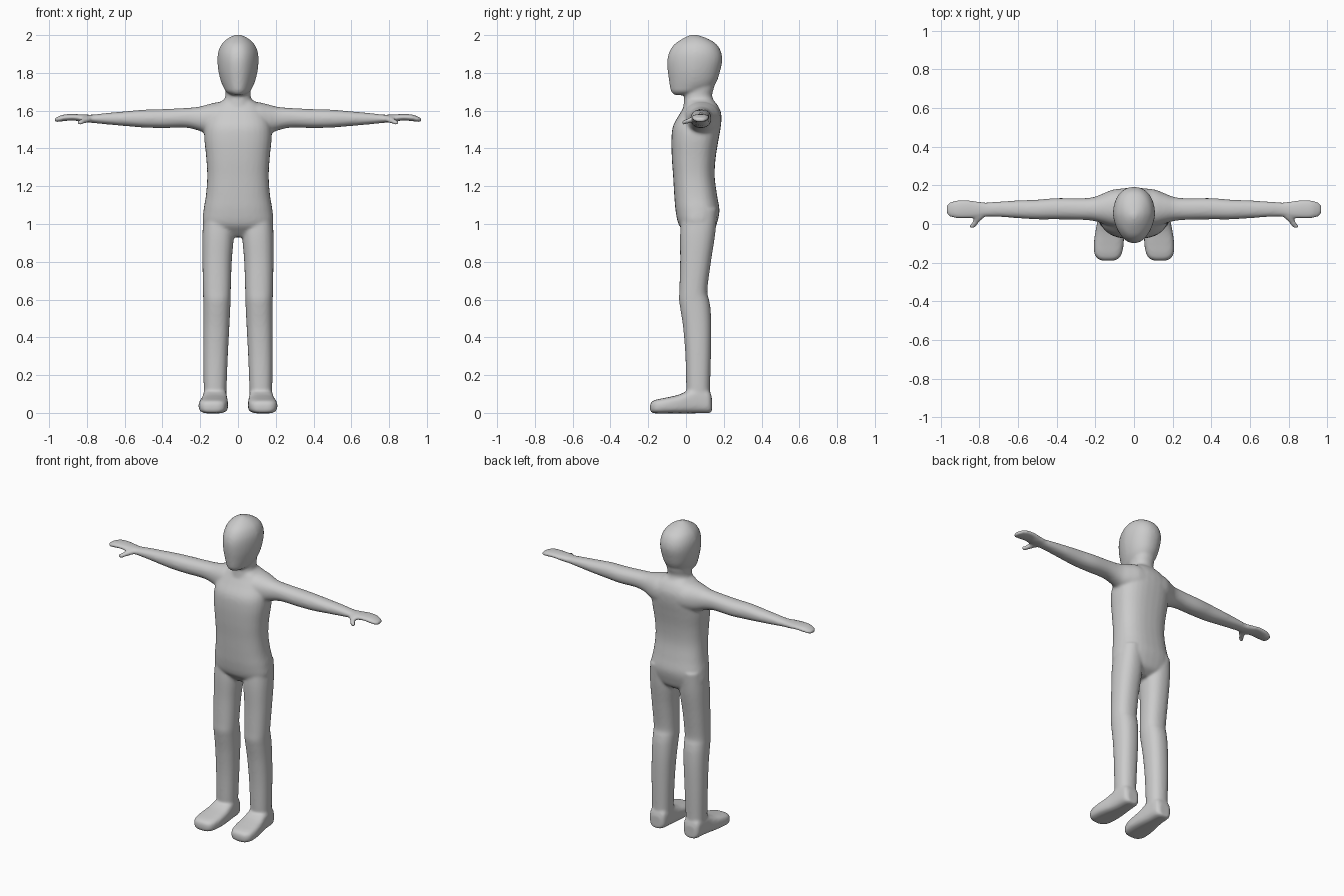
import bpy, bmesh, math

bm = bmesh.new()
SEG = 32


def spline(keys, steps=5):
    """Catmull-Rom through the key sections."""
    out = []
    for i in range(len(keys) - 1):
        p0, p1 = keys[max(i - 1, 0)], keys[i]
        p2, p3 = keys[i + 1], keys[min(i + 2, len(keys) - 1)]
        for s in range(steps):
            t = s / steps
            out.append([0.5 * (2 * b + (c - a) * t + (2 * a - 5 * b + 4 * c - d) * t * t
                               + (3 * b - a - 3 * c + d) * t ** 3)
                        for a, b, c, d in zip(p0, p1, p2, p3)])
    return out + [list(keys[-1])]


def loft(axis, keys, n=2.2, side=1, egg=0.0):
    """Sections (position, min_a, max_a, min_b, max_b) along an axis; a, b are the other axes in order."""
    rings = []
    for t, a0, a1, b0, b1 in spline(keys):
        ring = []
        for k in range(SEG):
            th = 2 * math.pi * k / SEG
            c, s = math.cos(th), math.sin(th)
            u = math.copysign(abs(c) ** (2 / n), c)
            v = math.copysign(abs(s) ** (2 / n), s)
            u *= 1 - egg * max(0, -v)
            a = (a0 + a1) / 2 + (a1 - a0) / 2 * u
            b = (b0 + b1) / 2 + (b1 - b0) / 2 * v
            x, y, z = {'x': (t, a, b), 'y': (a, t, b), 'z': (a, b, t)}[axis]
            ring.append(bm.verts.new((x * side, y, z)))
        rings.append(ring)
    for r, q in zip(rings, rings[1:]):
        for k in range(SEG):
            j = (k + 1) % SEG
            bm.faces.new((r[k], r[j], q[j], q[k]))
    bm.faces.new(rings[0][::-1])
    bm.faces.new(rings[-1])


def sym(rows):
    return [(z, -w, w, f, b) for z, w, f, b in rows]


# torso: height, half width, front, back
loft('z', sym([(0.93, 0.07, 0.02, 0.10), (0.96, 0.13, -0.01, 0.145), (1.0, 0.183, -0.04, 0.163),
               (1.07, 0.183, -0.055, 0.177), (1.15, 0.17, -0.062, 0.165), (1.25, 0.163, -0.068, 0.152),
               (1.35, 0.168, -0.075, 0.157), (1.45, 0.178, -0.077, 0.173), (1.52, 0.175, -0.068, 0.185),
               (1.58, 0.155, -0.035, 0.187), (1.625, 0.125, -0.01, 0.17), (1.655, 0.08, 0.0, 0.145),
               (1.67, 0.06, 0.01, 0.13)]), n=2.5)
# neck
loft('z', sym([(1.58, 0.085, -0.02, 0.17), (1.64, 0.075, -0.012, 0.153), (1.68, 0.067, -0.008, 0.138),
               (1.72, 0.068, -0.005, 0.148), (1.78, 0.07, 0.0, 0.16)]))
# head
loft('z', sym([(1.682, 0.03, -0.06, 0.03), (1.70, 0.062, -0.078, 0.09), (1.725, 0.078, -0.085, 0.14),
               (1.76, 0.092, -0.09, 0.165), (1.81, 0.104, -0.097, 0.181), (1.865, 0.109, -0.099, 0.192),
               (1.91, 0.105, -0.089, 0.186), (1.95, 0.088, -0.063, 0.163), (1.98, 0.058, -0.02, 0.118),
               (1.996, 0.028, 0.012, 0.075), (2.003, 0.008, 0.035, 0.05)]), egg=0.2)

for s in (1, -1):
    # leg
    loft('z', [(0.02, 0.066, 0.176, 0.01, 0.128), (0.12, 0.061, 0.181, 0.002, 0.127),
               (0.3, 0.054, 0.184, -0.003, 0.132), (0.45, 0.046, 0.184, -0.015, 0.134),
               (0.55, 0.041, 0.184, -0.03, 0.13), (0.6, 0.039, 0.184, -0.037, 0.122),
               (0.65, 0.038, 0.185, -0.035, 0.113), (0.8, 0.033, 0.188, -0.031, 0.132),
               (0.95, 0.022, 0.188, -0.031, 0.155), (1.08, 0.03, 0.178, -0.02, 0.165)], n=2.3, side=s)
    # foot
    loft('y', [(0.137, 0.09, 0.155, 0.004, 0.08), (0.12, 0.068, 0.176, -0.001, 0.12),
               (0.06, 0.06, 0.184, -0.002, 0.14), (0.01, 0.056, 0.19, -0.003, 0.118),
               (-0.04, 0.053, 0.2, -0.003, 0.096), (-0.1, 0.053, 0.208, -0.003, 0.082),
               (-0.15, 0.062, 0.206, -0.003, 0.072), (-0.178, 0.078, 0.19, 0.0, 0.062),
               (-0.19, 0.105, 0.165, 0.01, 0.046)], n=3.2, side=s)
    # arm and palm
    loft('x', [(0.02, -0.02, 0.185, 1.46, 1.645), (0.1, -0.015, 0.18, 1.465, 1.646),
               (0.16, 0.002, 0.158, 1.475, 1.633), (0.21, 0.016, 0.139, 1.495, 1.62),
               (0.28, 0.022, 0.133, 1.51, 1.614), (0.4, 0.024, 0.134, 1.508, 1.608),
               (0.5, 0.024, 0.126, 1.511, 1.605), (0.6, 0.03, 0.122, 1.519, 1.596),
               (0.7, 0.037, 0.116, 1.528, 1.587), (0.77, 0.038, 0.112, 1.535, 1.579),
               (0.82, 0.03, 0.119, 1.54, 1.58), (0.87, 0.03, 0.124, 1.548, 1.582),
               (0.92, 0.03, 0.122, 1.545, 1.58), (0.955, 0.038, 0.112, 1.54, 1.568),
               (0.97, 0.055, 0.095, 1.542, 1.56)], side=s)
    # thumb
    loft('y', [(0.07, 0.76, 0.83, 1.545, 1.575), (0.035, 0.775, 0.828, 1.538, 1.57),
               (0.01, 0.8, 0.838, 1.531, 1.559), (-0.01, 0.816, 0.852, 1.526, 1.551),
               (-0.022, 0.828, 0.852, 1.526, 1.546)], side=s)

bmesh.ops.recalc_face_normals(bm, faces=bm.faces[:])
mesh = bpy.data.meshes.new("body")
bm.to_mesh(mesh)
bm.free()
body = bpy.data.objects.new("body", mesh)
bpy.context.collection.objects.link(body)

# fuse all parts into one soft skin
fuse = body.modifiers.new("fuse", 'REMESH')
fuse.mode = 'VOXEL'
fuse.voxel_size = 0.008
fuse.use_smooth_shade = True
soft = body.modifiers.new("soften", 'SMOOTH')
soft.factor = 0.5
soft.iterations = 8
